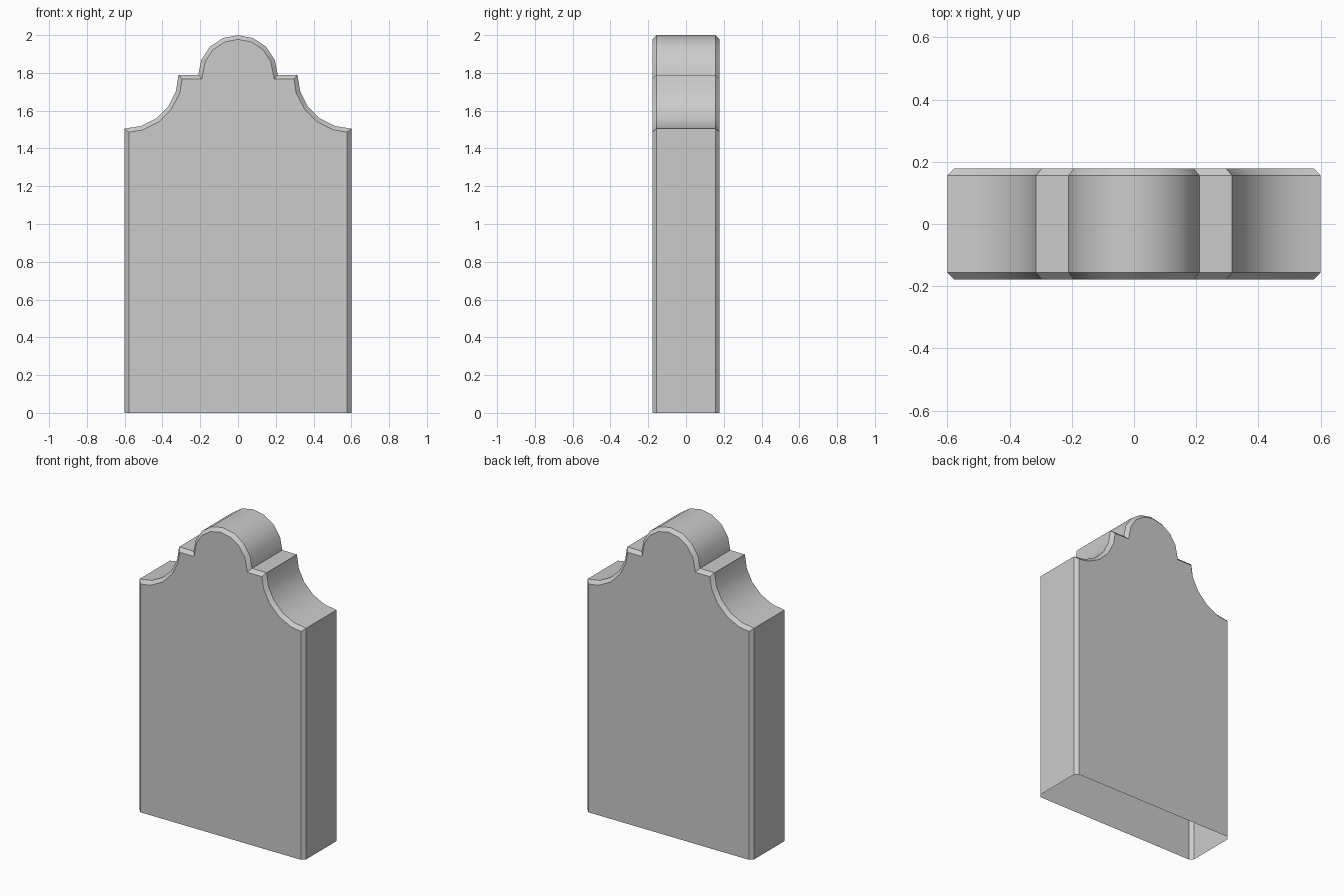
import bpy, bmesh
from math import sin, cos, pi, radians
from mathutils import Vector

if "Cube" in bpy.data.objects:
    bpy.data.objects.remove(bpy.data.objects["Cube"])

HALF_Y, CHAMFER = 0.178, 0.022

# Right half of the outline, from the ground up to the crown
half = [(0.6, 0.0)]
for i in range(6):                      # scooped shoulder
    a = pi / 2 * i / 5
    half.append((0.6 - 0.285 * sin(a), 1.79 - 0.285 * cos(a)))
for i in range(5):                      # small ledge, then domed crown
    a = pi / 2 * i / 4
    half.append((0.21 * cos(a), 1.79 + 0.21 * sin(a)))
half[-1] = (0.0, 2.0)
outline = [Vector(p) for p in half + [(-x, z) for x, z in reversed(half[:-1])]]


def inset(points, d):
    """Mitred inward offset of an open outline."""
    normals = []
    for a, b in zip(points, points[1:]):
        e = (b - a).normalized()
        normals.append(Vector((-e.y, e.x)))
    result = []
    for i, p in enumerate(points):
        n1 = normals[max(i - 1, 0)]
        n2 = normals[min(i, len(normals) - 1)]
        result.append(p + (n1 + n2) * (d / (1 + n1.dot(n2))))
    return result


# Slab: chamfered front and back, open underneath
inner = inset(outline, CHAMFER)
bm = bmesh.new()
loops = [[bm.verts.new((p.x, y, p.y)) for p in pts] for pts, y in (
    (inner, -HALF_Y), (outline, -HALF_Y + CHAMFER),
    (outline, HALF_Y - CHAMFER), (inner, HALF_Y))]
for a, b in zip(loops, loops[1:]):
    for i in range(len(a) - 1):
        bm.faces.new((a[i], b[i], b[i + 1], a[i + 1]))
bm.faces.new(loops[0])
bm.faces.new(list(reversed(loops[-1])))
bm.normal_update()

mesh = bpy.data.meshes.new("headstone")
bm.to_mesh(mesh)
bm.free()
headstone = bpy.data.objects.new("headstone", mesh)
bpy.context.collection.objects.link(headstone)
bpy.context.view_layer.objects.active = headstone
headstone.select_set(True)
bpy.ops.object.shade_smooth_by_angle(angle=radians(40))
